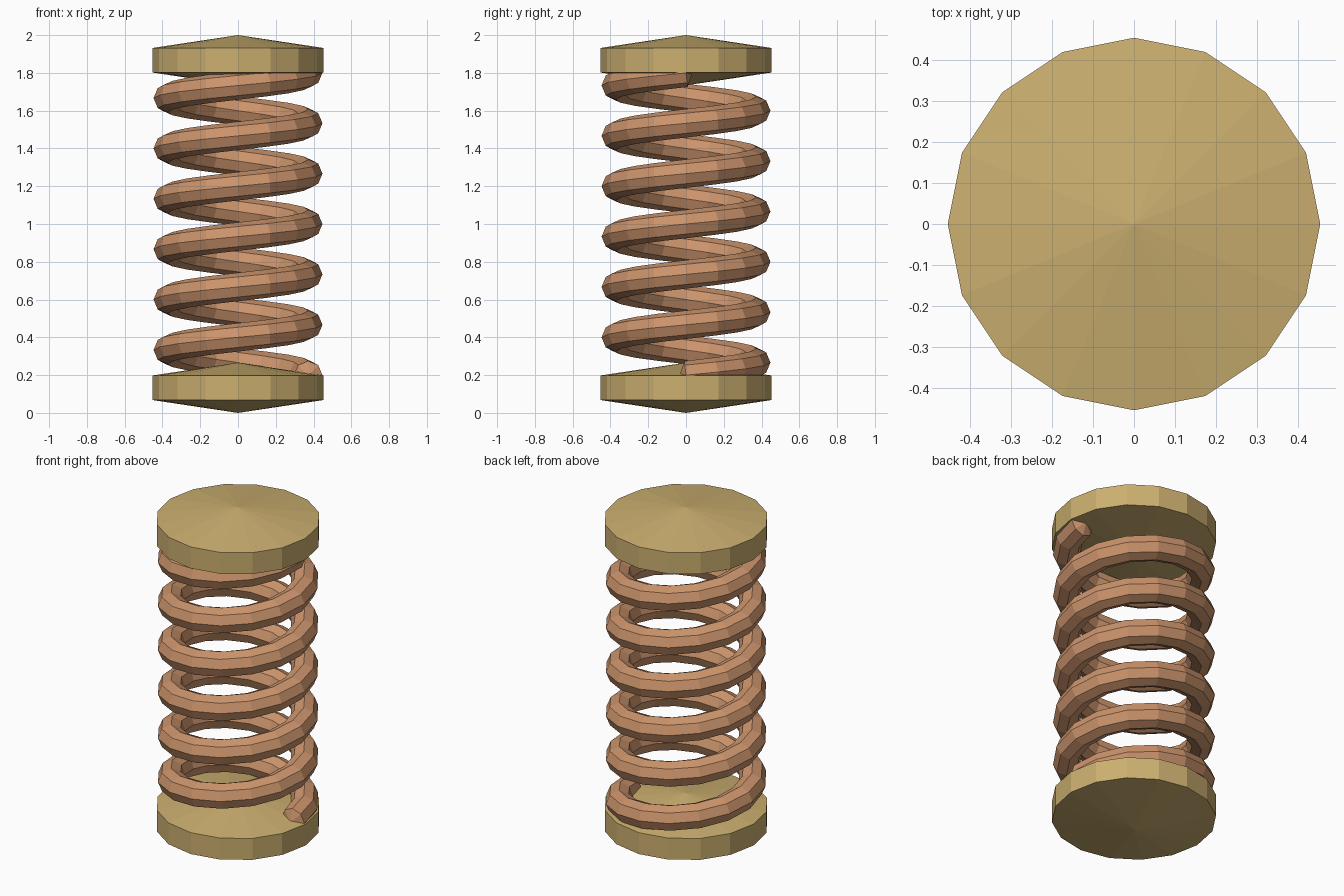
import bpy, bmesh
from math import sin, cos, tau
from mathutils import Vector

cube = bpy.data.objects.get("Cube")
if cube:
    bpy.data.objects.remove(cube)


def material(name, colour):
    mat = bpy.data.materials.new(name)
    mat.use_nodes = True
    mat.diffuse_color = (*colour, 1)
    mat.node_tree.nodes["Principled BSDF"].inputs["Base Color"].default_value = (*colour, 1)
    return mat


def loft(name, rings, start_tip, end_tip, mat):
    """Skin equal-sized rings of points and close both ends with shallow cones."""
    bm = bmesh.new()
    loops = [[bm.verts.new(p) for p in ring] for ring in rings]
    sides = len(loops[0])
    for a, b in zip(loops, loops[1:]):
        for i in range(sides):
            j = (i + 1) % sides
            bm.faces.new((a[i], a[j], b[j], b[i]))
    for loop, tip in ((loops[0], start_tip), (loops[-1], end_tip)):
        apex = bm.verts.new(tip)
        for i in range(sides):
            bm.faces.new((loop[i], loop[(i + 1) % sides], apex))
    bmesh.ops.recalc_face_normals(bm, faces=bm.faces)
    mesh = bpy.data.meshes.new(name)
    bm.to_mesh(mesh)
    bm.free()
    mesh.materials.append(mat)
    obj = bpy.data.objects.new(name, mesh)
    bpy.context.collection.objects.link(obj)
    return obj


brass = material("brass", (0.60, 0.43, 0.16))
copper = material("copper", (0.60, 0.295, 0.15))

# End plates: 16-sided discs with shallow conical faces
PLATE_R, PLATE_SIDES = 0.453, 16
RIM, CONE = 0.13, 0.068


def plate(name, base):
    def ring(z):
        return [Vector((PLATE_R * cos(tau * i / PLATE_SIDES),
                        PLATE_R * sin(tau * i / PLATE_SIDES), z))
                for i in range(PLATE_SIDES)]
    low = base + CONE
    high = low + RIM
    loft(name, [ring(low), ring(high)], (0, 0, base), (0, 0, high + CONE), brass)


plate("bottom_plate", 0)
plate("top_plate", 2 - RIM - 2 * CONE)

# Coil: an octagonal wire swept along a rising helix, with pointed ends
TURNS, STEPS, WIRE_SIDES = 6, 16, 8
COIL_R, WIRE_R, TIP = 0.372, 0.075, 0.035
Z_START, Z_END = 0.2, 1.8
RISE = (Z_END - Z_START) / (TURNS * tau)


def helix(angle):
    centre = Vector((COIL_R * cos(angle), COIL_R * sin(angle), Z_START + RISE * angle))
    tangent = Vector((-COIL_R * sin(angle), COIL_R * cos(angle), RISE)).normalized()
    return centre, tangent


def wire_ring(angle):
    centre, tangent = helix(angle)
    outward = Vector((cos(angle), sin(angle), 0))
    upward = outward.cross(tangent)
    return [centre + WIRE_R * (outward * cos(tau * i / WIRE_SIDES)
                               + upward * sin(tau * i / WIRE_SIDES))
            for i in range(WIRE_SIDES)]


first, first_dir = helix(0)
last, last_dir = helix(TURNS * tau)
loft("coil_spring",
     [wire_ring(tau * k / STEPS) for k in range(TURNS * STEPS + 1)],
     first - first_dir * TIP, last + last_dir * TIP, copper)
